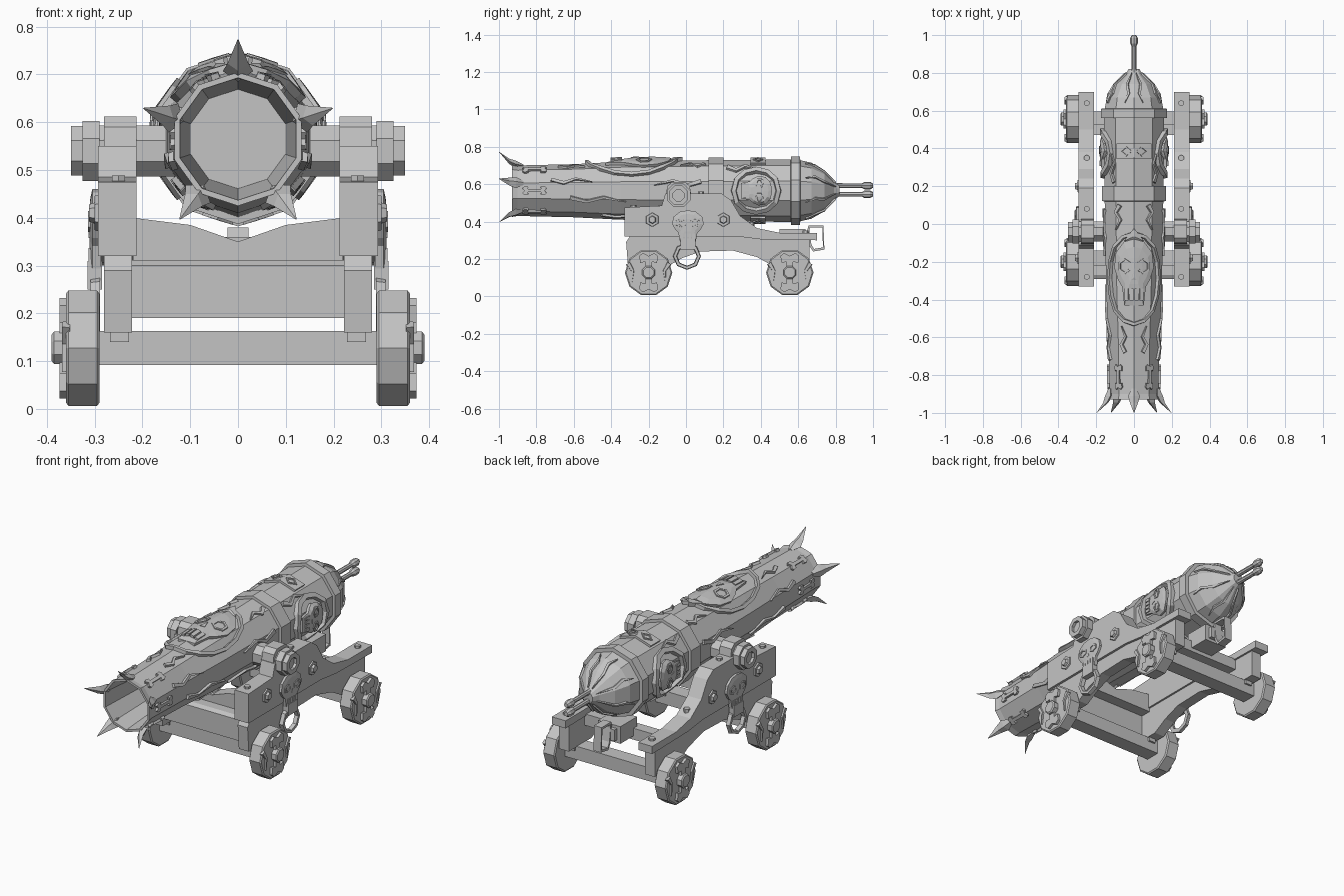
import bpy, bmesh, math
from mathutils import Vector

if "Cube" in bpy.data.objects:
    bpy.data.objects.remove(bpy.data.objects["Cube"])

CZ = 0.565                                   # height of the barrel axis
iron = bpy.data.materials.new("iron_grey")
iron.diffuse_color = (0.55, 0.55, 0.55, 1)
iron.use_nodes = True
iron.node_tree.nodes["Principled BSDF"].inputs["Base Color"].default_value = iron.diffuse_color


def finish(name, bm, mirror=False):
    bmesh.ops.recalc_face_normals(bm, faces=bm.faces)
    me = bpy.data.meshes.new(name)
    bm.to_mesh(me)
    bm.free()
    me.materials.append(iron)
    ob = bpy.data.objects.new(name, me)
    bpy.context.collection.objects.link(ob)
    if mirror:
        ob.modifiers.new("mirror", 'MIRROR')
    return ob


def loft(name, rings, mirror=False, closed=False):
    """Skin a list of equal rings of points; cap the ends unless closed."""
    bm = bmesh.new()
    vs = [[bm.verts.new(p) for p in r] for r in rings]
    n, m = len(vs[0]), len(vs)
    for i in range(m if closed else m - 1):
        a, b = vs[i], vs[(i + 1) % m]
        for j in range(n):
            k = (j + 1) % n
            bm.faces.new((a[j], a[k], b[k], b[j]))
    if not closed:
        bm.faces.new(vs[0])
        bm.faces.new(vs[-1])
    return finish(name, bm, mirror)


def prism(name, pts, x0, x1, mirror=False):
    return loft(name, [[(x, y, z) for y, z in pts] for x in (x0, x1)], mirror)


def box(name, x0, x1, y0, y1, z0, z1, mirror=False):
    return prism(name, [(y0, z0), (y1, z0), (y1, z1), (y0, z1)], x0, x1, mirror)


def circle(r, n, turn=0.0):
    return [(r * math.sin(math.tau * i / n + turn), r * math.cos(math.tau * i / n + turn)) for i in range(n)]


def lathe_x(name, prof, y, z, n, mirror=False, turn=0.0):
    return loft(name, [[(x, y + a, z + b) for a, b in circle(r, n, turn)] for x, r in prof], mirror)


def lathe_y(name, prof, x, z, n, mirror=False):
    return loft(name, [[(x + a, y, z + b) for a, b in circle(r, n)] for y, r in prof], mirror)


# barrel with bore, bands and domed breech
OUTER = [(-.93, .14), (-.9, .135), (-.6, .142), (-.35, .155), (.12, .163), (.121, .178), (.2, .178),
         (.201, .163), (.56, .167), (.561, .183), (.61, .183), (.611, .163), (.67, .15),
         (.74, .11), (.79, .05), (.82, .03)]
lathe_y("barrel", [(-.6, .104), (-.93, .128)] + OUTER, 0, CZ, 10)


def radius(y):
    for (y0, r0), (y1, r1) in zip(OUTER, OUTER[1:]):
        if y <= y1:
            return r0 + (r1 - r0) * max(0, (y - y0) / (y1 - y0))
    return OUTER[-1][1]


# mappings that place flat (s, t, height) details on the barrel or a cheek
def on_barrel(angle, y0):
    def f(s, t, h):
        a = math.radians(angle) + s / .16
        off = math.radians(math.degrees(a) % 36 - 18)
        r = radius(y0 + t) * math.cos(math.pi / 10) / math.cos(off) + h
        return (r * math.sin(a), y0 + t, CZ + r * math.cos(a))
    return f


def on_side(x, y0, z0):
    return lambda s, t, h: (x + h, y0 + s, z0 + t)


def patch(name, pts, f, h, bump=0.0, mirror=False):
    """Raised plate with a slightly domed middle."""
    cs = sum(p[0] for p in pts) / len(pts)
    ct = sum(p[1] for p in pts) / len(pts)
    rings = [(1, -.006), (1, h), (.75, h + bump * .7), (.4, h + bump), (.05, h + bump)]
    return loft(name, [[f(cs + (s - cs) * k, ct + (t - ct) * k, d) for s, t in pts] for k, d in rings], mirror)


def strip(name, path, f, h, mirror=False, closed=False):
    """Raised band along a path of (s, t, half_width)."""
    rings, n = [], len(path)
    for i, (s, t, w) in enumerate(path):
        a = path[(i - 1) % n if closed else max(i - 1, 0)]
        b = path[(i + 1) % n if closed else min(i + 1, n - 1)]
        d = Vector((b[0] - a[0], b[1] - a[1])).normalized()
        u, v = -d.y * w, d.x * w
        rings.append([f(s + u, t + v, -.008), f(s + u * .7, t + v * .7, h),
                      f(s - u * .7, t - v * .7, h), f(s - u, t - v, -.008)])
    return loft(name, rings, mirror, closed)


def rim(name, w, l, f, h, width, mirror=False, n=12):
    return strip(name, [(w * a, l * b, width) for a, b in circle(1, n)], f, h, mirror, True)


HALF = [(.5, .92), (.9, .6), (1, .15), (.8, -.2), (.6, -.4), (.5, -.95)]


def skull(name, f, w, l, h, mirror=False):
    pts = [(0, l)] + [(s * w, t * l) for s, t in HALF] + [(-s * w, t * l) for s, t in reversed(HALF)]
    patch(name + "_face", pts, f, h, h * .5, mirror)
    g = lambda s, t, d: f(s, t, h * 1.25 + d)
    for k in (-1, 1):
        e = lambda s, t, d, k=k: g(s + k * .45 * w, t + .2 * l, d)
        rim(name + "_eye_rim", w * .28, l * .2, e, h * .5, w * .08, mirror, 6)
    patch(name + "_nose", [(-.12 * w, -.2 * l), (.12 * w, -.2 * l), (0, .05 * l)], g, h * .4, 0, mirror)
    for k in (-1.5, -.5, .5, 1.5):
        c, q = k * .24 * w, .09 * w
        patch(name + "_tooth", [(c - q, -.8 * l), (c + q, -.8 * l), (c + q, -.45 * l), (c - q, -.45 * l)],
              g, h * .4, 0, mirror)


def bone(name, f, w, l, h, mirror=False):
    q = [(.35, .55), (.9, .5), (1, .85), (.6, 1)]
    pts = q + [(0, .85)] + [(-s, t) for s, t in reversed(q)]
    pts += [(-s, -t) for s, t in q] + [(0, -.85)] + [(s, -t) for s, t in reversed(q)]
    loft(name, [[f(s * w, t * l, d) for s, t in pts] for d in (-.006, h)], mirror)


# muzzle spikes flaring outwards
for i in range(5):
    a = math.radians(72 * i)
    out, side = Vector((math.sin(a), 0, math.cos(a))), Vector((math.cos(a), 0, -math.sin(a)))
    rings = []
    for y, r, w in ((-.87, .134, .012), (-.91, .142, .032), (-.945, .158, .022), (-1, .208, .001)):
        c = out * r + Vector((0, y, CZ))
        rings.append([c + side * w, c + out * w * .6, c - side * w, c - out * w * .7])
    loft("muzzle_spike", rings)

# large skull crest and framing on top of the barrel
top = on_barrel(0, -.29)
skull("crest_skull", on_barrel(0, -.26), .105, .18, .016)
rim("crest_frame", .155, .24, top, .018, .012, n=16)
patch("crest_peak", [(-.05, .2), (.05, .2), (0, .27)], top, .02)
# skull roundels on the barrel flanks
disc = on_barrel(90, .375)
rim("roundel_frame", .115, .12, disc, .022, .016, True)
skull("roundel_skull", disc, .075, .085, .016, True)
# clasp plates over and under the breech
for a in (0, 180):
    f = on_barrel(a, .385)
    patch("clasp_plate", [(-.09, -.04), (0, -.04), (.09, -.04), (.09, .04), (0, .04), (-.09, .04)], f, .012)
    for k in (-.04, .04):
        rim("clasp_slot", .026, .022, lambda s, t, d, k=k, f=f: f(s + k, t, d + .012), .006, .006, n=4)
# flame ridges along the barrel and dome
for a, y, l in ((28, .1, -.13), (72, .08, -.25), (65, -.72, .22), (20, -.68, .14), (105, -.62, .3),
                (40, .22, .16), (125, .05, -.3), (150, -.45, .25)):
    path = [(0, 0, .014), (.022, l * .3, .012), (-.004, l * .6, .009), (.02, l, .002)]
    strip("flame_ridge", path, on_barrel(a, y), .012, True)
for a in (15, 60, 110, 160):
    strip("dome_flame", [(0, .16, .006), (.012, .1, .012), (-.008, .05, .01), (.01, 0, .002)],
          on_barrel(a, .64), .01, True)
# bones around the muzzle
for a in (36, 90, 144):
    bone("muzzle_bone", on_barrel(a, -.81), .026, .065, .012, True)
# twin tail rods with knobs
for z in (.592, .546):
    lathe_y("tail_rod", [(.74, .02), (.82, .013), (.94, .012), (.955, .02), (.985, .02), (1, .011)], 0, z, 8)

# trunnions, their collars and caps
lathe_x("trunnion", [(.12, .058), (.29, .058), (.29, .068), (.325, .068), (.325, .056), (.35, .056),
                     (.35, .032), (.335, .032)], -.04, .54, 8, True, math.pi / 8)
prism("trunnion_cap", [(-.11, .53), (-.1, .59), (-.075, .612), (-.005, .612), (.02, .59), (.03, .53)],
      .212, .28, True)

# carriage cheeks
prism("cheek_lower", [(-.31, .16), (-.32, .29), (-.3, .32), (.32, .32), (.66, .31), (.66, .16), (.47, .16),
                      (.38, .21), (.25, .245), (.08, .24), (-.02, .205), (-.1, .16)], .222, .28, True)
prism("cheek_upper", [(-.33, .32), (-.33, .475), (-.13, .485), (-.11, .55), (.19, .55), (.24, .515), (.29, .43),
                      (.38, .365), (.5, .34), (.7, .34), (.7, .3), (.4, .305), (.28, .32)], .212, .293, True)
# cheek bolts, skull badge and hanging ring
for y in (-.18, .2):
    lathe_x("cheek_bolt", [(.285, .04), (.3, .036), (.3, .022), (.312, .018)], y, .41, 6, True)
for y, z in ((-.28, .477), (.08, .55), (.35, .385), (.64, .34)):
    loft("deck_bolt", [[(.25 + a, y + b, z + d) for a, b in circle(.016, 6)] for d in (-.01, .012)], True)
skull("badge_skull", on_side(.293, .01, .375), .085, .085, .012, True)
box("ring_link", .285, .315, -.03, .05, .25, .31, True)
rim("hanging_ring", .064, .062, on_side(.297, .005, .215), .012, .011, True, 8)

# cross boards between the cheeks
prism("front_board", [(-.29, .19), (-.29, .3), (-.27, .312), (-.2, .312), (-.2, .19)], -.225, .225)
loft("bed_board", [[(x, y, z) for x, z in ((-.22, .3), (.22, .3), (.22, .4), (.1, .385), (0, .35), (-.1, .385),
                                           (-.22, .4))] for y in (-.22, -.14)])
box("rear_beam", -.225, .225, .47, .53, .25, .31)

# rear latch block with handle
box("latch_block", -.065, .065, .5, .64, .27, .36)
box("latch_plate", -.045, .045, .64, .66, .285, .345)
prism_pts = [(.65, .36), (.655, .38), (.735, .38), (.74, .25), (.68, .24), (.66, .27)]
rings = []
for y, z in prism_pts:
    d = Vector((y - .7, z - .31)).normalized() * .014
    rings.append([(-.022, y, z), (.022, y, z), (.022, y - d.x, z - d.y), (-.022, y - d.x, z - d.y)])
loft("latch_handle", rings, closed=True)

# axles and wheels
for y in (-.2, .555):
    box("axle_beam", -.3, .3, y - .04, y + .04, .092, .163)
    box("axle_bracket", .228, .268, y - .05, y + .05, .14, .175, True)
    lathe_x("axle_end", [(.29, .037), (.385, .037), (.39, .03)], y, .128, 8, True, math.pi / 8)
    lathe_x("wheel", [(.29, .12), (.295, .127), (.355, .127), (.36, .12)], y, .127, 10, True, math.pi / 10)
    bone("wheel_bone", on_side(.36, y, .127), .05, .105, .014, True)
    for s in (-1, 1):
        strip("wheel_crack", [(s * .11, .05, .014), (s * .085, .01, .009), (s * .09, -.05, .003)],
              on_side(.36, y, .127), .008, True)
